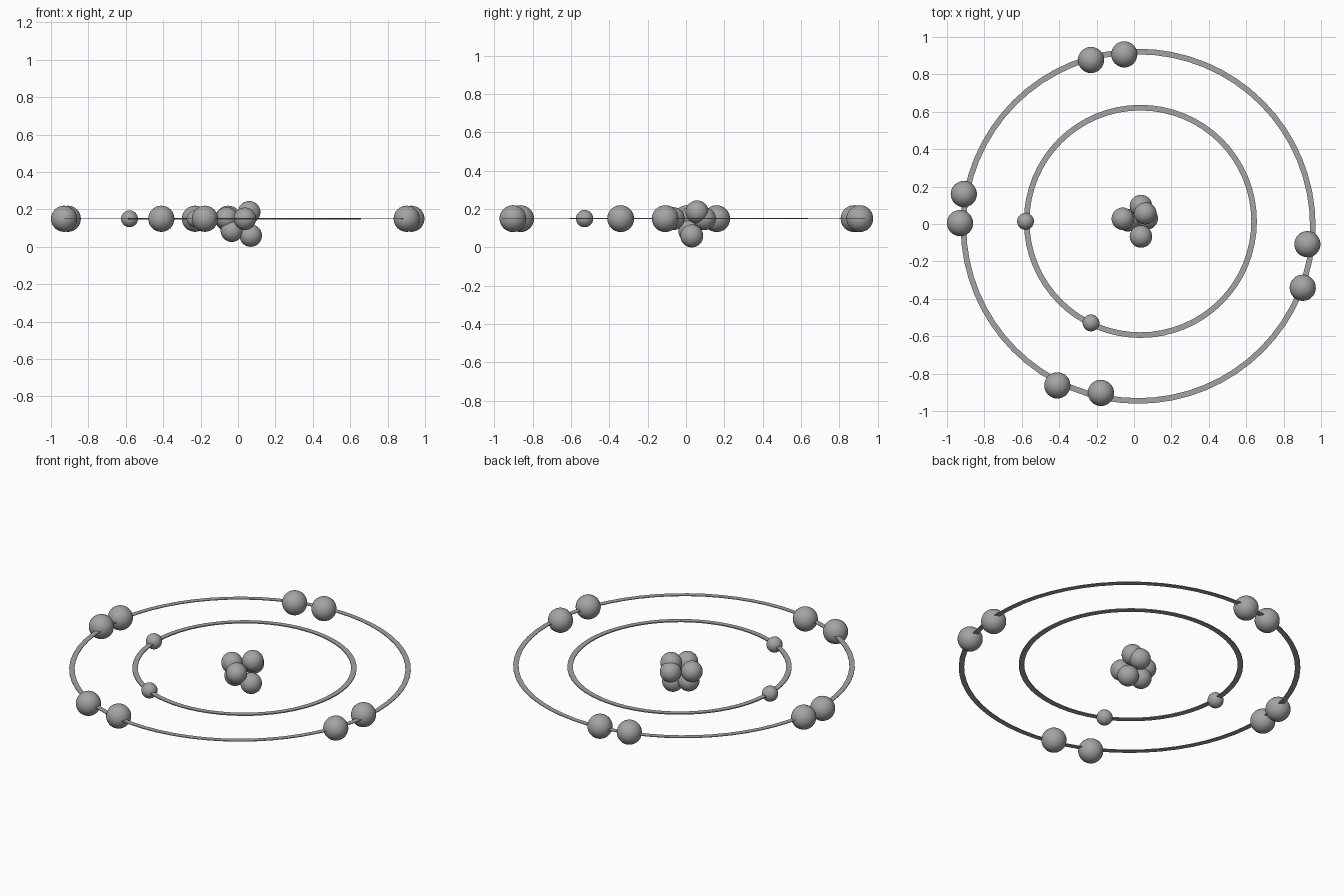
import bpy
import bmesh
from math import cos, sin, tau

cube = bpy.data.objects.get("Cube")
if cube:
    bpy.data.objects.remove(cube, do_unlink=True)

grey = bpy.data.materials.new("mid_grey")
grey.use_nodes = True
tone = (0.37, 0.37, 0.37, 1)
grey.diffuse_color = tone
grey.node_tree.nodes["Principled BSDF"].inputs["Base Color"].default_value = tone

MID = 0.15  # height of the orbit plane


def finish(name, bm, location, smooth):
    mesh = bpy.data.meshes.new(name)
    for face in bm.faces:
        face.smooth = smooth
    bm.to_mesh(mesh)
    bm.free()
    mesh.materials.append(grey)
    obj = bpy.data.objects.new(name, mesh)
    obj.location = location
    bpy.context.collection.objects.link(obj)


def ball(name, location, radius):
    bm = bmesh.new()
    bmesh.ops.create_uvsphere(bm, u_segments=32, v_segments=16, radius=radius)
    finish(name, bm, location, True)


def ring(name, center, outer, width, thickness, sides=64):
    """Thin flat band with a rectangular section."""
    bm = bmesh.new()
    section = [(outer - width, -1), (outer, -1), (outer, 1), (outer - width, 1)]
    loops = []
    for i in range(sides):
        a = tau * i / sides
        loops.append([bm.verts.new((r * cos(a), r * sin(a), s * thickness / 2))
                      for r, s in section])
    for i, here in enumerate(loops):
        there = loops[(i + 1) % sides]
        for j in range(4):
            k = (j + 1) % 4
            bm.faces.new((here[j], there[j], there[k], here[k]))
    bmesh.ops.recalc_face_normals(bm, faces=bm.faces)
    finish(name, bm, (*center, MID), False)


# Orbit bands
ring("outer_orbit", (0.022, -0.012), 0.949, 0.03, 0.004)
ring("inner_orbit", (0.034, 0.014), 0.623, 0.03, 0.006)

# Large balls in pairs on the outer orbit
outer_balls = [(-0.23, 0.877), (-0.052, 0.907), (-0.91, 0.16), (-0.93, 0.005),
               (0.927, -0.108), (0.902, -0.341), (-0.41, -0.863), (-0.177, -0.903)]
for i, (x, y) in enumerate(outer_balls, 1):
    ball(f"outer_ball_{i}", (x, y, MID), 0.07)

# Small balls on the inner orbit
for i, (x, y) in enumerate([(-0.58, 0.014), (-0.23, -0.529)], 1):
    ball(f"inner_ball_{i}", (x, y, MID), 0.045)

# Central cluster
cluster = [(0.037, 0.096, MID), (0.037, -0.067, MID), (-0.06, 0.028, 0.153),
           (0.06, 0.058, 0.185), (0.068, 0.03, 0.06), (-0.033, 0.02, 0.086)]
for i, place in enumerate(cluster, 1):
    ball(f"core_ball_{i}", place, 0.06)
